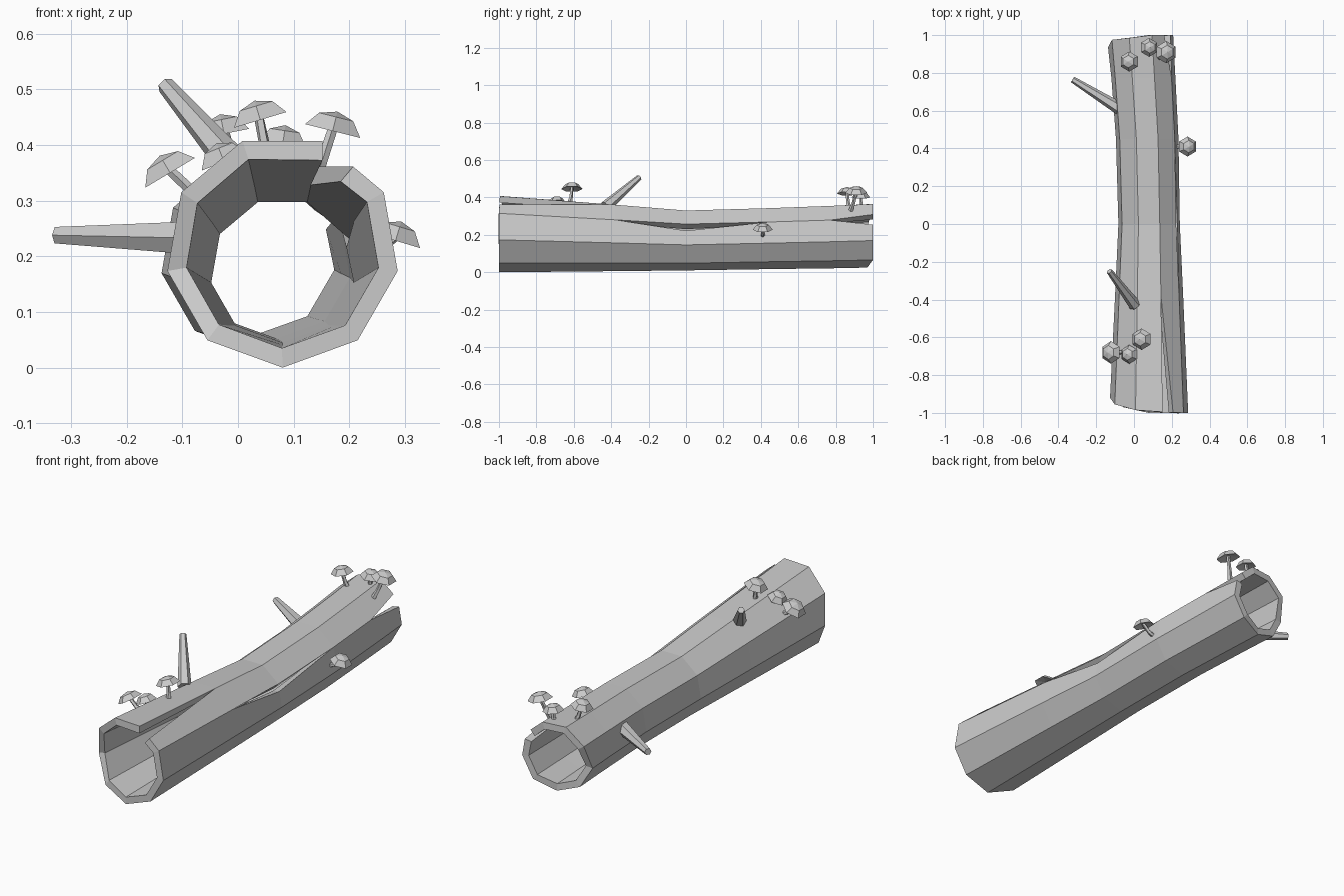
import bpy, bmesh, math
from mathutils import Vector

if "Cube" in bpy.data.objects:
    bpy.data.objects.remove(bpy.data.objects["Cube"])


def make_object(name, bm):
    mesh = bpy.data.meshes.new(name)
    bm.to_mesh(mesh)
    bm.free()
    obj = bpy.data.objects.new(name, mesh)
    bpy.context.collection.objects.link(obj)
    return obj


def loft(name, points, radii, sides, axis=None):
    """Faceted tube through points; a zero radius closes to a point."""
    bm = bmesh.new()
    pts = [Vector(p) for p in points]
    rings = []
    for i, (p, r) in enumerate(zip(pts, radii)):
        d = axis or (pts[min(i + 1, len(pts) - 1)] - pts[max(i - 1, 0)])
        q = d.to_track_quat('Z', 'Y')
        rings.append([bm.verts.new(p + q @ Vector((
            r * math.cos(math.tau * k / sides),
            r * math.sin(math.tau * k / sides), 0))) for k in range(sides)])
    for a, b in zip(rings, rings[1:]):
        for k in range(sides):
            n = (k + 1) % sides
            bm.faces.new((a[k], a[n], b[n], b[k]))
    bm.faces.new(rings[0][::-1])
    bm.faces.new(rings[-1])
    bmesh.ops.remove_doubles(bm, verts=bm.verts, dist=1e-5)
    bmesh.ops.recalc_face_normals(bm, faces=bm.faces)
    return make_object(name, bm)


# Hollow log: nine-sided rings (y, centre x, centre z, radius)
N = 9
rings = [(-1, .08, .21, .21), (-.38, .08, .189, .183), (0, .08, .175, .165),
         (.45, .07, .185, .168), (.77, .05, .193, .172), (1, .035, .2, .175)]
front_trim = [0, 0, 0, 0, .005, .015, .045, .08, .03]
back_trim = [.03, 0, 0, 0, 0, .015, .025, .065, .05]
LAST = len(rings) - 1


def ring_point(s, k):
    k %= N
    y, cx, cz, r = rings[s]
    a = math.radians(-90 + 40 * k)
    if s == 0:
        y += front_trim[k]
    elif s == LAST:
        y -= back_trim[k]
    return Vector((cx + r * math.cos(a), y, cz + r * math.sin(a)))


# Cracks: (ring, corner, side of seam) -> (corner pulled towards, amount)
lips = {(0, 4, 'lo'): (3, .5), (2, 3, 'lo'): (2, .32),
        (LAST, 3, 'lo'): (2, .28), (LAST, 3, 'up'): (4, .28)}


def log_point(s, k, side):
    p = ring_point(s, k)
    if (s, k, side) in lips:
        to, t = lips[s, k, side]
        p = p.lerp(ring_point(s, to), t)
    return p


bm = bmesh.new()
for s in range(LAST):
    for k in range(N):
        corners = [(s, k, 'up'), (s + 1, k, 'up'),
                   (s + 1, k + 1, 'lo'), (s, k + 1, 'lo')]
        bm.faces.new([bm.verts.new(log_point(*c)) for c in corners])
bmesh.ops.remove_doubles(bm, verts=bm.verts, dist=1e-4)
log = make_object("hollow_log", bm)
wall = log.modifiers.new("wall", 'SOLIDIFY')
wall.thickness = .035
wall.offset = -1

# Broken branch stubs
loft("side_branch", [(-.075, .61, .233), (-.325, .765, .238)], [.034, .017], 6)
loft("top_branch", [(.005, -.43, .35), (-.13, -.25, .507)], [.032, .016], 6)


# Mushrooms: bent stem and six-sided cap
def mushroom(name, base, cap, axis, r):
    base, cap, up = Vector(base), Vector(cap), Vector(axis).normalized()
    bend = base.lerp(cap, .5) - up * .008
    loft(name + "_stem", [base, bend, cap + up * .012], [.013, .010, .009], 5)
    profile = [(.012, 0), (0, 1), (.026, .62), (.036, 0)]
    loft(name + "_cap", [cap + up * h for h, _ in profile],
         [r * f for _, f in profile], 6, up)


mushrooms = [
    ((.05, -.62, .375), (.04, -.61, .445), (-.3, 0, 1), .057),
    ((-.065, -.68, .31), (-.122, -.68, .35), (-.6, 0, 1), .06),
    ((-.01, -.69, .34), (-.025, -.69, .37), (-.4, 0, 1), .05),
    ((.135, .88, .33), (.17, .91, .425), (.25, 0, 1), .059),
    ((.075, .94, .35), (.08, .935, .40), (.15, 0, 1), .05),
    ((0, .87, .345), (-.025, .86, .42), (-.2, 0, 1), .053),
    ((.215, .41, .195), (.283, .41, .228), (.3, 0, 1), .053),
]
for i, m in enumerate(mushrooms, 1):
    mushroom(f"mushroom_{i}", *m)
